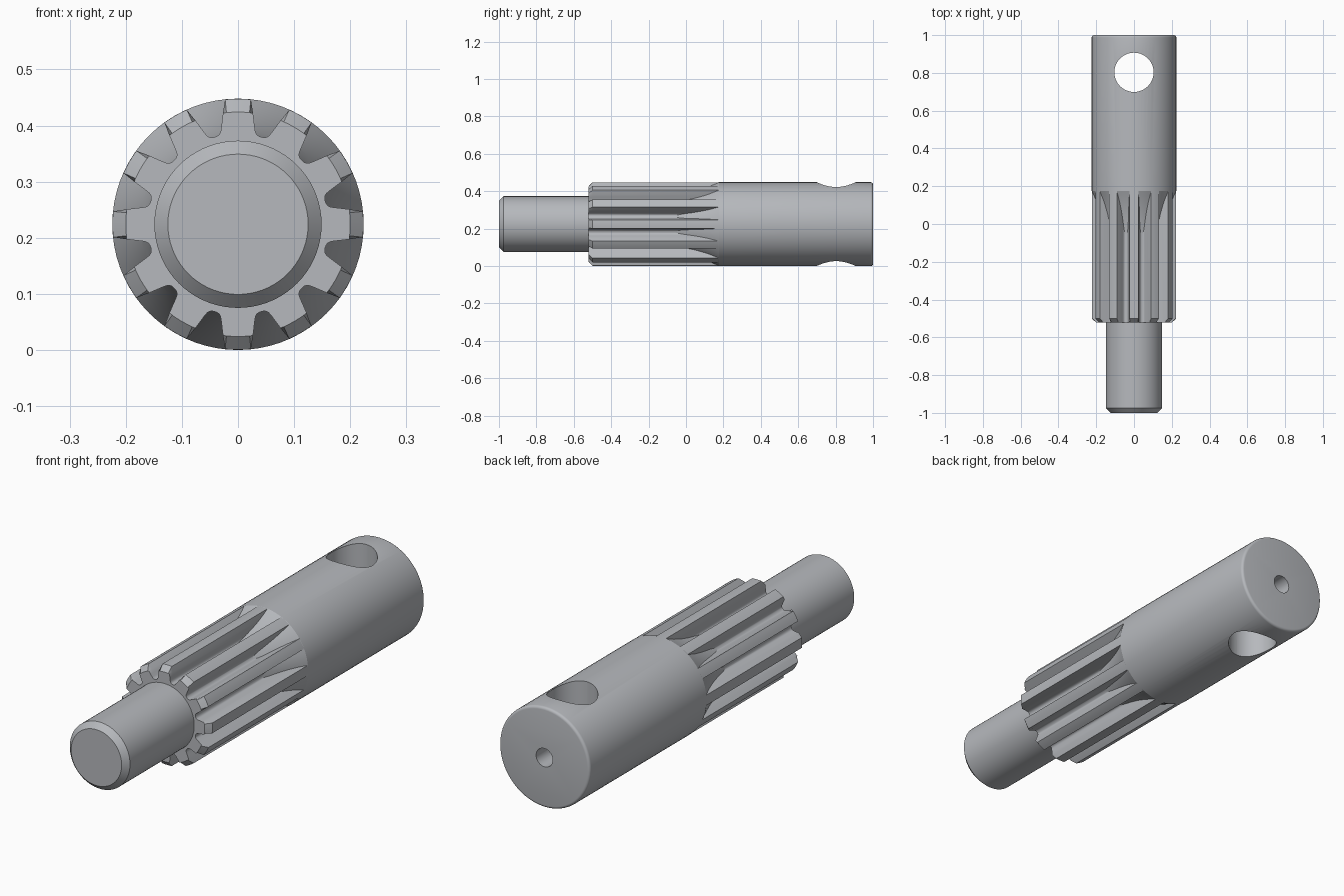
import bpy, bmesh, math
from mathutils import Vector

if "Cube" in bpy.data.objects:
    bpy.data.objects.remove(bpy.data.objects["Cube"])

R = 0.224            # body radius, also the axis height
SEG = 72

steel = bpy.data.materials.new("steel grey")
steel.diffuse_color = (0.47, 0.485, 0.51, 1)
steel.use_nodes = True
steel.node_tree.nodes["Principled BSDF"].inputs["Base Color"].default_value = steel.diffuse_color


def loft(name, rings):
    """Skin a list of equal-sized point rings and cap both ends."""
    bm = bmesh.new()
    rows = [[bm.verts.new(p) for p in ring] for ring in rings]
    n = len(rows[0])
    for a, b in zip(rows, rows[1:]):
        for i in range(n):
            bm.faces.new((a[i], a[(i + 1) % n], b[(i + 1) % n], b[i]))
    bm.faces.new(rows[0])
    bm.faces.new(rows[-1])
    bmesh.ops.recalc_face_normals(bm, faces=bm.faces)
    me = bpy.data.meshes.new(name)
    bm.to_mesh(me)
    bm.free()
    me.materials.append(steel)
    ob = bpy.data.objects.new(name, me)
    bpy.context.collection.objects.link(ob)
    return ob


def polar(r, deg, y):
    a = math.radians(deg)
    return Vector((r * math.sin(a), y, R + r * math.cos(a)))


def lathe(name, profile, seg=SEG):
    return loft(name, [[polar(r, 360 * i / seg, y) for i in range(seg)]
                       for y, r in profile])


def boolean(target, tool, operation):
    mod = target.modifiers.new(operation, 'BOOLEAN')
    mod.operation, mod.solver, mod.object = operation, 'EXACT', tool
    bpy.context.view_layer.objects.active = target
    bpy.ops.object.modifier_apply(modifier=mod.name)
    bpy.data.objects.remove(tool)


# shaft: journal, curved groove run-out, body with rounded rim
Y0, Y1, ROOT = -0.12, 0.175, 0.158
profile = [(-1, 0.125), (-0.975, 0.149), (Y0, 0.149)]
for i in range(13):
    t = i / 12
    profile.append((Y0 + (Y1 - Y0) * t + 0.0001, ROOT + (R - ROOT) * t ** 2))
for i in range(5):
    a = math.radians(22.5 * i)
    profile.append((0.988 + 0.012 * math.sin(a), R - 0.012 + 0.012 * math.cos(a)))
shaft = lathe("pinion_shaft", profile)

# twelve teeth: half of one tooth as (angle, radius), mirrored and repeated
TIP = 0.2236
half = [(0, TIP), (3, TIP), (5.9, TIP), (7.7, 0.2), (8.9, 0.185), (10.1, 0.172),
        (10.8, 0.167), (11.8, 0.1635), (13.2, 0.1615), (15, 0.161)]
tooth = [(-a, r) for a, r in reversed(half[1:-1])] + half
outline = [(a + 30 * k, r) for k in range(12) for a, r in tooth]
teeth = loft("teeth", [[polar(min(r, cap), a, y) for a, r in outline]
                       for y, cap in ((-0.522, 0.2), (-0.5, 1), (0.18, 1))])
boolean(shaft, teeth, 'UNION')

# vertical cross hole
cross = loft("cross_hole_cutter",
             [[(0.104 * math.cos(math.tau * i / 48), 0.803 + 0.104 * math.sin(math.tau * i / 48), z)
               for i in range(48)] for z in (-0.1, 0.6)])
boolean(shaft, cross, 'DIFFERENCE')

# small centre hole in the back end, reaching the cross hole
boolean(shaft, lathe("centre_hole_cutter", [(0.8, 0.041), (1.1, 0.041)], 32), 'DIFFERENCE')

# smooth shading with sharp machined edges
bpy.ops.object.select_all(action='DESELECT')
shaft.select_set(True)
bpy.context.view_layer.objects.active = shaft
bpy.ops.object.shade_smooth_by_angle(angle=math.radians(23))
